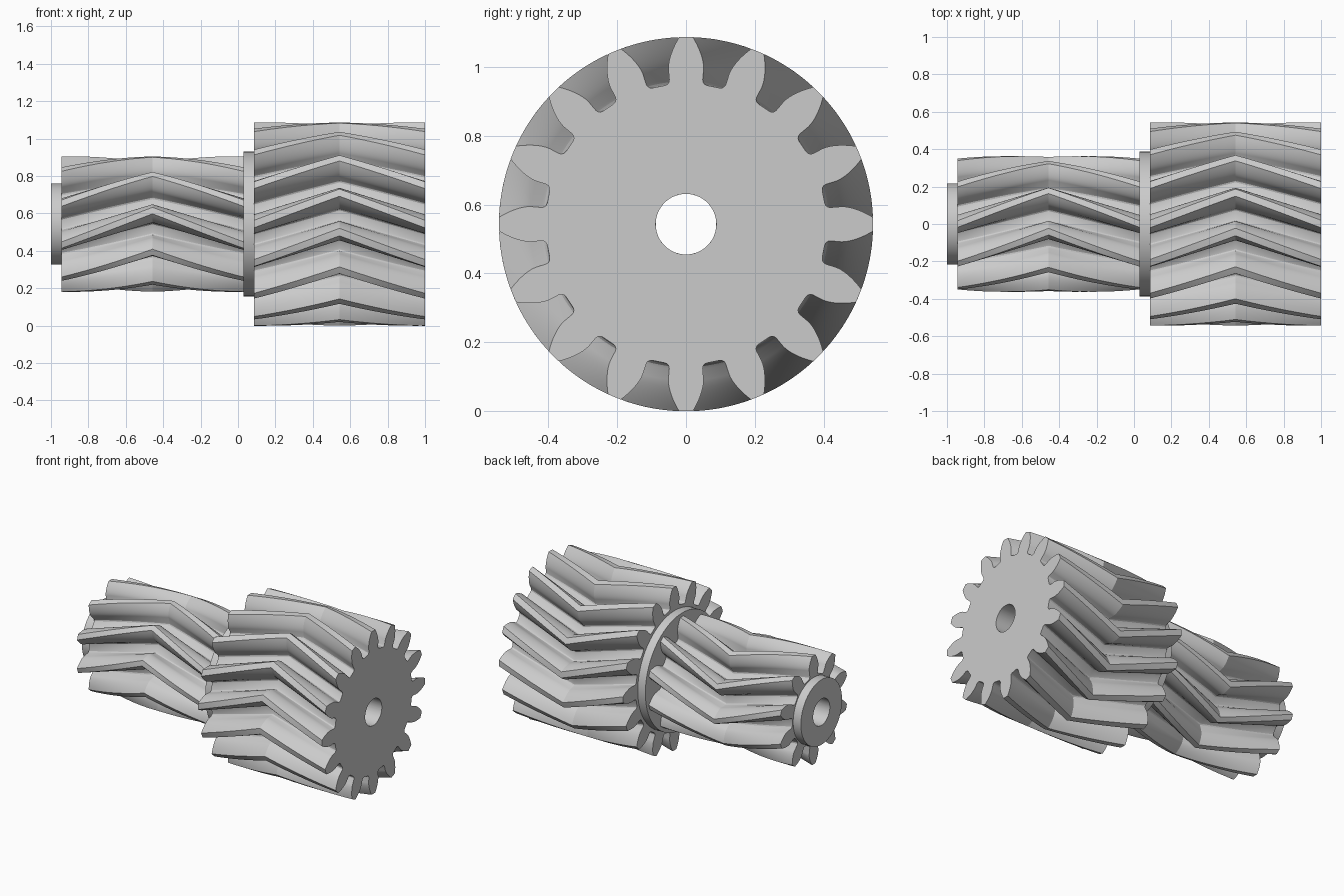
import bpy, bmesh
from math import pi, cos, sin, tan, acos, radians

AXIS_Z = 0.543
BORE = 0.088
MODULE = 0.0604

if "Cube" in bpy.data.objects:
    bpy.data.objects.remove(bpy.data.objects["Cube"])

steel = bpy.data.materials.new("light grey steel")
steel.use_nodes = True
grey = (0.6, 0.6, 0.6, 1)
steel.diffuse_color = grey
steel.node_tree.nodes["Principled BSDF"].inputs["Base Color"].default_value = grey


def tube(name, profile, sections):
    """Loft a polar profile along x through (x, twist) sections, with a bore."""
    bm = bmesh.new()

    def ring(x, twist, bored=False):
        return [bm.verts.new((x, (BORE if bored else r) * cos(a + twist),
                              AXIS_Z + (BORE if bored else r) * sin(a + twist)))
                for a, r in profile]

    rings = [ring(x, t) for x, t in sections]
    rings = [ring(*sections[0], True)] + rings + [ring(*sections[-1], True)]
    rings.append(rings[0])
    n = len(profile)
    for p, q in zip(rings, rings[1:]):
        for i in range(n):
            j = (i + 1) % n
            bm.faces.new((p[i], p[j], q[j], q[i]))
    bmesh.ops.recalc_face_normals(bm, faces=bm.faces)
    mesh = bpy.data.meshes.new(name)
    bm.to_mesh(mesh)
    bm.free()
    mesh.materials.append(steel)
    obj = bpy.data.objects.new(name, mesh)
    bpy.context.collection.objects.link(obj)
    bpy.ops.object.select_all(action='DESELECT')
    obj.select_set(True)
    bpy.context.view_layer.objects.active = obj
    bpy.ops.object.shade_smooth_by_angle(angle=radians(25))
    return obj


def gear_profile(teeth):
    """Involute teeth with rounded root corners, one tooth pointing up."""
    pitch = teeth * MODULE / 2
    base = pitch * cos(radians(20))
    tip, root = pitch + MODULE, pitch - 1.25 * MODULE
    inv = lambda a: tan(a) - a
    half_base = pi / (2 * teeth) + inv(radians(20))
    # Half a tooth, from tip to root: (half angle, radius)
    flank = []
    for i in range(9):
        r = tip + (base - tip) * i / 8
        flank.append((half_base - inv(acos(min(1, base / r))), r))
    fillet = 0.25 * MODULE
    flank.append((half_base + 0.002, root + fillet))
    for i in (1, 2, 3):
        t = i * pi / 6
        flank.append((half_base + 0.002 + fillet * (1 - cos(t)) / root,
                      root + fillet * (1 - sin(t))))
    tooth = [(-a, r) for a, r in reversed(flank)] + [(0, tip)] + flank
    return [(pi / 2 + k * 2 * pi / teeth + a, r) for k in range(teeth) for a, r in tooth]


def herringbone(name, teeth, x0, x1, twist, steps=20):
    """Gear whose twist rises to the middle and returns."""
    sections = []
    for i in range(steps + 1):
        t = i / steps
        sections.append((x0 + (x1 - x0) * t, -twist * (1 - abs(2 * t - 1))))
    tube(name, gear_profile(teeth), sections)


def disc(name, radius, x0, x1):
    circle = [(i * 2 * pi / 96, radius) for i in range(96)]
    tube(name, circle, [(x0, 0), (x1, 0)])


# Two gears on one bored axis, separated by a flange
herringbone("large_gear", 16, 0.085, 1.0, radians(18))
herringbone("small_gear", 10, -0.943, 0.029, radians(29.5))
disc("middle_flange", 0.387, 0.029, 0.085)
disc("end_collar", 0.217, -1.0, -0.943)
